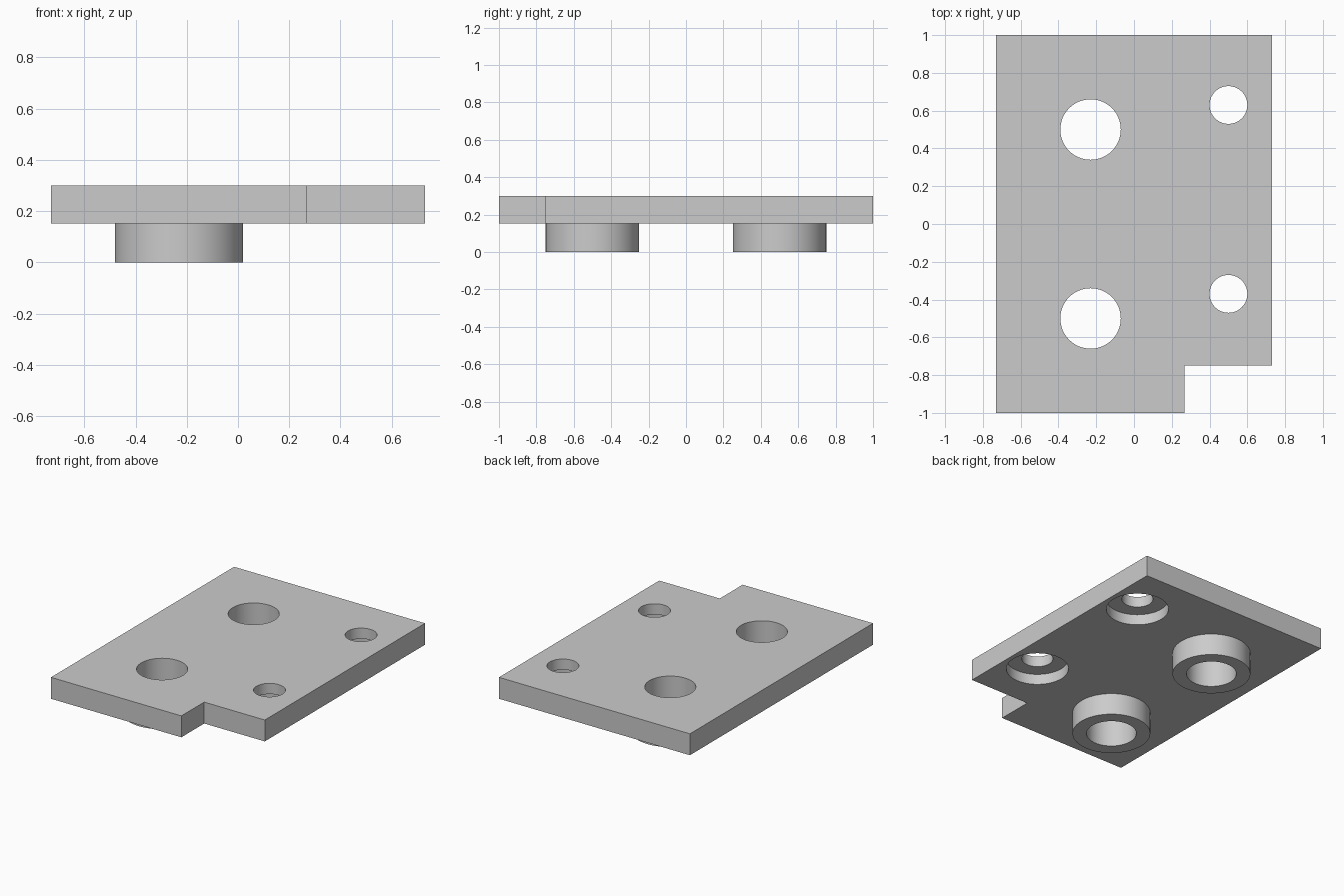
import bpy
import bmesh
import math

cube = bpy.data.objects.get("Cube")
if cube:
    bpy.data.objects.remove(cube, do_unlink=True)

BOTTOM, TOP = 0.152, 0.30       # plate faces
HALF_W = 0.73
BOSS_X, BOSS_Y = -0.23, (-0.5, 0.5)
BOLT_X, BOLT_Y = 0.5, (-0.37, 0.63)

grey = bpy.data.materials.new("plain_grey")
grey.use_nodes = True
colour = (0.6, 0.6, 0.6, 1)
grey.diffuse_color = colour
grey.node_tree.nodes["Principled BSDF"].inputs["Base Color"].default_value = colour


def prism(name, outline, z0, z1):
    """Extrude a closed outline between two heights."""
    bm = bmesh.new()
    face = bm.faces.new([bm.verts.new((x, y, z0)) for x, y in outline])
    ext = bmesh.ops.extrude_face_region(bm, geom=[face])
    for v in ext["geom"]:
        if isinstance(v, bmesh.types.BMVert):
            v.co.z = z1
    bmesh.ops.recalc_face_normals(bm, faces=bm.faces)
    mesh = bpy.data.meshes.new(name)
    bm.to_mesh(mesh)
    bm.free()
    mesh.materials.append(grey)
    obj = bpy.data.objects.new(name, mesh)
    bpy.context.collection.objects.link(obj)
    return obj


def cylinder(name, x, y, r, z0, z1, n=64):
    ring = [(x + r * math.cos(math.tau * i / n), y + r * math.sin(math.tau * i / n))
            for i in range(n)]
    return prism(name, ring, z0, z1)


def combine(target, tool, operation):
    """Apply a boolean and discard the tool."""
    mod = target.modifiers.new(operation.lower(), "BOOLEAN")
    mod.object, mod.operation, mod.solver = tool, operation, "EXACT"
    bpy.context.view_layer.objects.active = target
    bpy.ops.object.modifier_apply(modifier=mod.name)
    bpy.data.objects.remove(tool, do_unlink=True)


# Plate with a notched front corner
plate = prism("mounting_plate", [
    (-HALF_W, -1), (0.267, -1), (0.267, -0.75),
    (HALF_W, -0.75), (HALF_W, 1), (-HALF_W, 1)], BOTTOM, TOP)

# Round bosses underneath, each bored right through
for y in BOSS_Y:
    combine(plate, cylinder("boss", BOSS_X, y, 0.25, 0, 0.22), "UNION")
    combine(plate, cylinder("bore", BOSS_X, y, 0.16, -0.1, 0.4), "DIFFERENCE")

# Bolt holes, counterbored from below
for y in BOLT_Y:
    combine(plate, cylinder("bolt_hole", BOLT_X, y, 0.1, -0.1, 0.4), "DIFFERENCE")
    combine(plate, cylinder("counterbore", BOLT_X, y, 0.2, 0, 0.226), "DIFFERENCE")

# Smooth cylinder walls, sharp rims
bpy.ops.object.select_all(action="DESELECT")
plate.select_set(True)
bpy.context.view_layer.objects.active = plate
bpy.ops.object.shade_smooth_by_angle(angle=math.radians(30))
